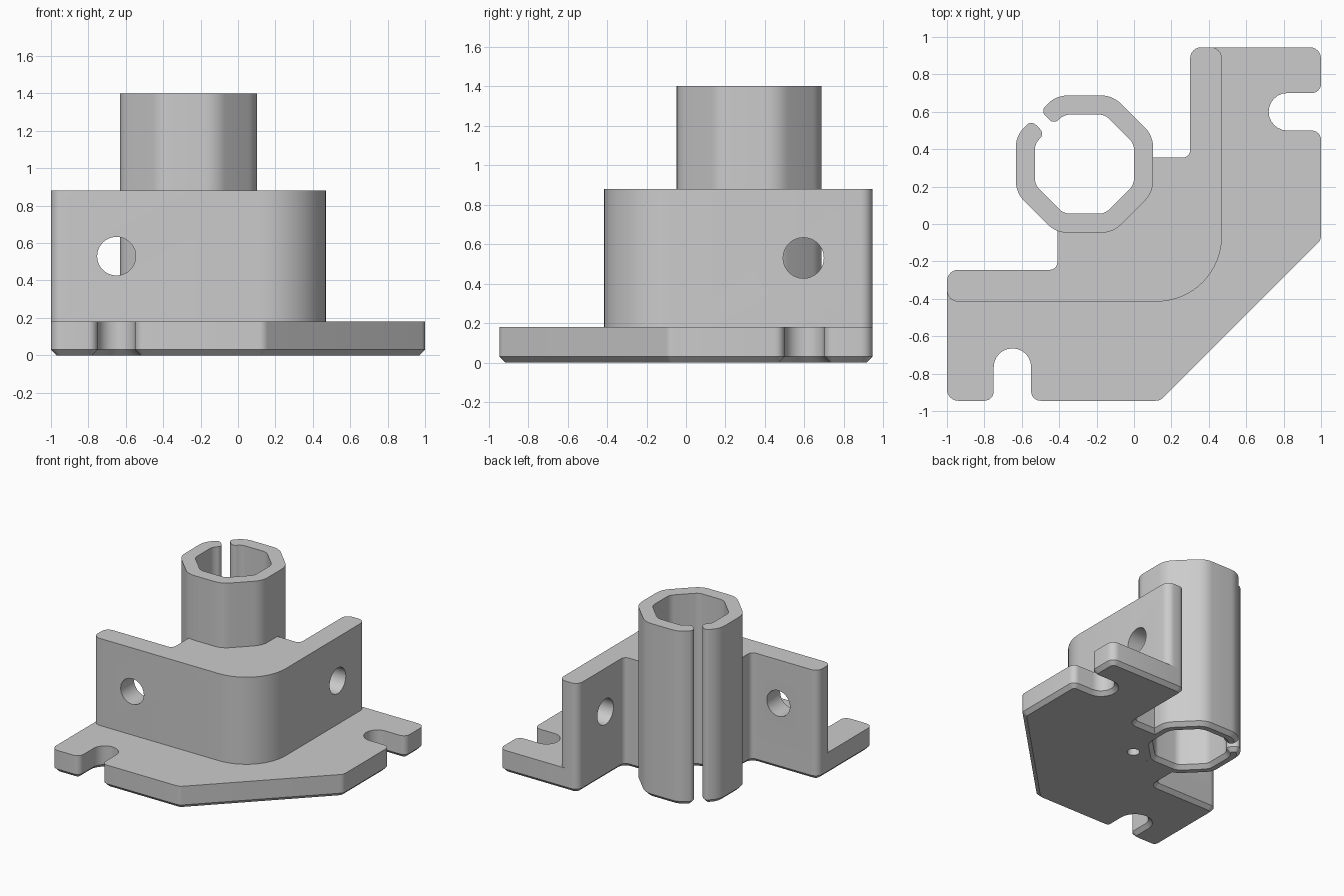
import bpy, bmesh
from math import cos, sin, tan, radians, pi
from mathutils import Vector, Matrix

old = bpy.data.objects.get("Cube")
if old:
    bpy.data.objects.remove(old, do_unlink=True)

# Single grey finish
grey = bpy.data.materials.new("plain_grey")
grey.use_nodes = True
colour = (0.6, 0.6, 0.6, 1)
grey.diffuse_color = colour
grey.node_tree.nodes["Principled BSDF"].inputs["Base Color"].default_value = colour


def rounded(corners):
    """Turn (x, y, radius) corners into an outline with filleted corners."""
    points = []
    count = len(corners)
    for i, (x, y, radius) in enumerate(corners):
        here = Vector((x, y))
        if not radius:
            points.append(here)
            continue
        before = (Vector(corners[i - 1][:2]) - here).normalized()
        after = (Vector(corners[(i + 1) % count][:2]) - here).normalized()
        half = before.angle(after) / 2
        middle = (before + after).normalized()
        centre = here + middle * radius / sin(half)
        # Sweep from one tangent point to the other around the centre
        side = Vector((-middle.y, middle.x))
        if side.dot(before) < 0:
            side = -side
        sweep = pi / 2 - half
        steps = 16 if radius > 0.3 else 6
        for k in range(steps + 1):
            a = sweep * (1 - 2 * k / steps)
            points.append(centre + (side * sin(a) - middle * cos(a)) * radius)
    return points


def finish(bm, name):
    mesh = bpy.data.meshes.new(name)
    bmesh.ops.recalc_face_normals(bm, faces=bm.faces[:])
    bm.to_mesh(mesh)
    bm.free()
    mesh.materials.append(grey)
    obj = bpy.data.objects.new(name, mesh)
    bpy.context.collection.objects.link(obj)
    return obj


def extrude(name, corners, low, high, chamfer=0):
    """Extrude a filleted outline, with an optional chamfer round its foot."""
    bm = bmesh.new()
    foot = bm.faces.new([bm.verts.new((p.x, p.y, low + chamfer)) for p in rounded(corners)])
    out = bmesh.ops.extrude_face_region(bm, geom=[foot], use_keep_orig=True)
    top = [g for g in out["geom"] if isinstance(g, bmesh.types.BMVert)]
    bmesh.ops.translate(bm, verts=top, vec=(0, 0, high - low - chamfer))
    bmesh.ops.recalc_face_normals(bm, faces=bm.faces[:])
    if chamfer:
        bmesh.ops.inset_region(bm, faces=[foot], thickness=chamfer,
                               use_even_offset=True, use_boundary=True)
        for v in foot.verts:
            v.co.z = low
    return finish(bm, name)


def activate(obj):
    bpy.ops.object.select_all(action='DESELECT')
    obj.select_set(True)
    bpy.context.view_layer.objects.active = obj


def drill(obj, centre, radius, depth, axis):
    """Cut a round hole along the given axis."""
    bm = bmesh.new()
    turn = Vector((0, 0, 1)).rotation_difference(Vector(axis)).to_matrix().to_4x4()
    bmesh.ops.create_cone(bm, cap_ends=True, segments=40, radius1=radius, radius2=radius,
                          depth=depth, matrix=Matrix.Translation(centre) @ turn)
    cutter = finish(bm, "hole_cutter")
    cutter.hide_render = True
    mod = obj.modifiers.new("hole", 'BOOLEAN')
    mod.operation, mod.solver, mod.object = 'DIFFERENCE', 'EXACT', cutter
    activate(obj)
    bpy.ops.object.modifier_apply(modifier=mod.name)
    bpy.data.objects.remove(cutter, do_unlink=True)


R = 0.06          # outside fillet
N = 0.0995        # slot end fillet
TUBE = Vector((-0.265, 0.32))

# Inner edge shared by plate and wall; it ends inside the tube's own wall
inner_edge = [(0.30, 0.945, R), (0.30, 0.355, 0.04), (0.035, 0.355, 0), (0.035, 0.20, 0),
              (-0.14, 0.02, 0), (-0.41, 0.02, 0), (-0.41, -0.245, 0.04), (-1, -0.245, R)]

# Base plate with two open slots and a cut-off corner
base_plate = extrude("base_plate", inner_edge + [
    (-1, -0.945, R), (-0.75, -0.945, 0.05), (-0.75, -0.665, N), (-0.55, -0.665, N),
    (-0.55, -0.945, 0.05), (0.14, -0.945, R), (1, -0.085, R),
    (1, 0.50, 0.05), (0.72, 0.50, N), (0.72, 0.70, N), (1, 0.70, 0.05), (1, 0.945, R)],
    0, 0.18, 0.03)

# Upright corner wall with a large outside bend
corner_wall = extrude("corner_wall", inner_edge + [
    (-1, -0.415, R), (0.47, -0.415, 0.35), (0.47, 0.945, R)], 0.18, 0.88)
drill(corner_wall, (-0.65, -0.33, 0.53), 0.103, 0.6, (0, 1, 0))
drill(corner_wall, (0.385, 0.595, 0.53), 0.103, 0.6, (1, 0, 0))

# Small blind hole under the corner
spot = TUBE + Vector((1, -1)).normalized() * 0.415
for part in (base_plate, corner_wall):
    drill(part, (spot.x, spot.y, 0.2), 0.046, 0.6, (0, 0, 1))


# Octagonal tube split by a slit on its back left side
def octagon_with_gap(apothem, radius, gap=0.035, slit=radians(135)):
    along = Vector((cos(slit), sin(slit)))
    across = Vector((-along.y, along.x))
    ring = [TUBE + along * apothem + across * gap]
    for k in range(8):
        a = slit + pi / 8 + k * pi / 4
        ring.append(TUBE + Vector((cos(a), sin(a))) * apothem / cos(pi / 8))
    ring.append(TUBE + along * apothem - across * gap)
    return [(p.x, p.y, 0.035 if i in (0, 9) else radius) for i, p in enumerate(ring)]


split_tube = extrude("split_tube", octagon_with_gap(0.367, 0.15)
                     + octagon_with_gap(0.265, 0.08)[::-1], 0, 1.40, 0.03)

for part in (base_plate, corner_wall, split_tube):
    activate(part)
    bpy.ops.object.shade_smooth_by_angle(angle=radians(30))
